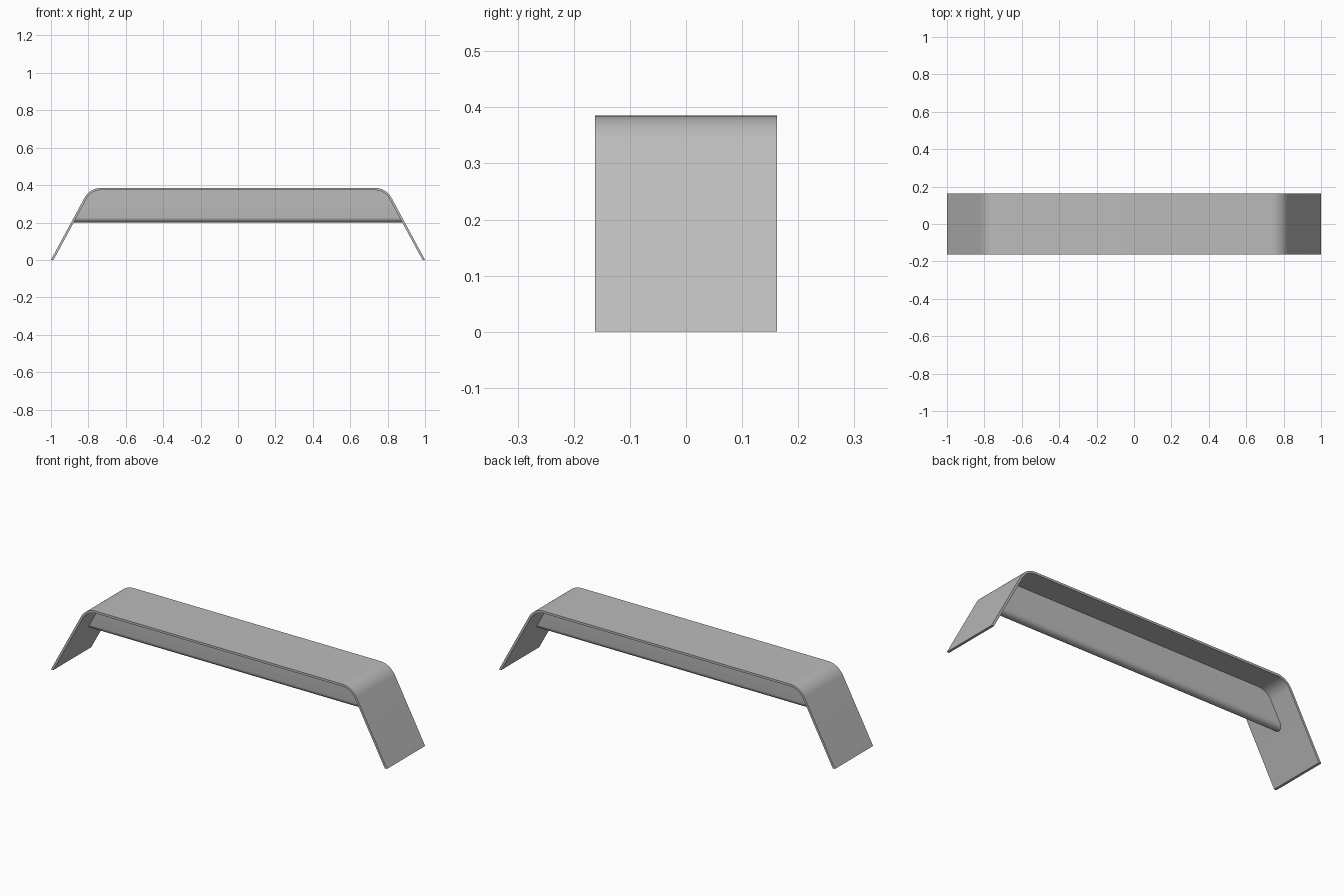
import bpy, bmesh, math

cube = bpy.data.objects.get("Cube")
if cube:
    bpy.data.objects.remove(cube, do_unlink=True)

HEIGHT, HALF_DEPTH, THICK = 0.385, 0.162, 0.012
BEND_RADIUS = 0.10
LEAN = math.atan(0.54)            # leg tilt from vertical
TURN = math.pi / 2 - LEAN         # angle of each bend
BEND_STEPS = 12
WEB_BOTTOM, WEB_HALF = 0.2, 0.027

grey = bpy.data.materials.new("plain grey")
grey.use_nodes = True
grey.diffuse_color = (0.5, 0.5, 0.5, 1)
bsdf = grey.node_tree.nodes["Principled BSDF"]
bsdf.inputs["Base Color"].default_value = grey.diffuse_color
bsdf.inputs["Roughness"].default_value = 0.6


def leg_x(z, inset):
    """Half length of the leg line at a height, moved inwards by inset."""
    return 1 - z * math.tan(LEAN) - inset / math.cos(LEAN)


def bend(inset):
    """Points of the right bend, from the top down to the leg."""
    cx = leg_x(HEIGHT, 0) - BEND_RADIUS * math.tan(TURN / 2)
    cz = HEIGHT - BEND_RADIUS
    r = BEND_RADIUS - inset
    angles = [TURN * i / BEND_STEPS for i in range(BEND_STEPS + 1)]
    return [(cx + r * math.sin(a), cz + r * math.cos(a)) for a in angles]


def finish(name, bm):
    bmesh.ops.recalc_face_normals(bm, faces=bm.faces)
    mesh = bpy.data.meshes.new(name)
    bm.to_mesh(mesh)
    bm.free()
    mesh.materials.append(grey)
    obj = bpy.data.objects.new(name, mesh)
    bpy.context.collection.objects.link(obj)
    bpy.ops.object.select_all(action='DESELECT')
    obj.select_set(True)
    bpy.context.view_layer.objects.active = obj
    bpy.ops.object.shade_smooth_by_angle(angle=math.radians(30))


# Bent sheet: outer and inner outlines joined as a strip of solid sections
def outline(inset):
    right = bend(inset) + [(leg_x(0, inset), 0)]
    return [(-x, z) for x, z in reversed(right)] + right


bm = bmesh.new()
rings = []
for outer, inner in zip(outline(0), outline(THICK)):
    corners = [(outer, -HALF_DEPTH), (outer, HALF_DEPTH),
               (inner, HALF_DEPTH), (inner, -HALF_DEPTH)]
    rings.append([bm.verts.new((p[0], y, p[1])) for p, y in corners])


def loft(bm, rings):
    for a, b in zip(rings, rings[1:]):
        for i in range(4):
            j = (i + 1) % 4
            bm.faces.new((a[i], a[j], b[j], b[i]))
    bm.faces.new(rings[0])
    bm.faces.new(rings[-1])


loft(bm, rings)
finish("bent_sheet", bm)

# Stiffening web: stacked rectangles with a rounded lower edge
embed = THICK / 2
rows = []
for i in range(1, 9):
    a = math.pi / 2 * i / 8
    z = WEB_BOTTOM + WEB_HALF * (1 - math.cos(a))
    rows.append((leg_x(z, embed), WEB_HALF * math.sin(a), z))
rows += [(x, WEB_HALF, z) for x, z in reversed(bend(embed))]

bm = bmesh.new()
rings = [[bm.verts.new((sx * x, sy * y, z))
          for sx, sy in ((-1, -1), (1, -1), (1, 1), (-1, 1))]
         for x, y, z in rows]
loft(bm, rings)
finish("stiffening_web", bm)
